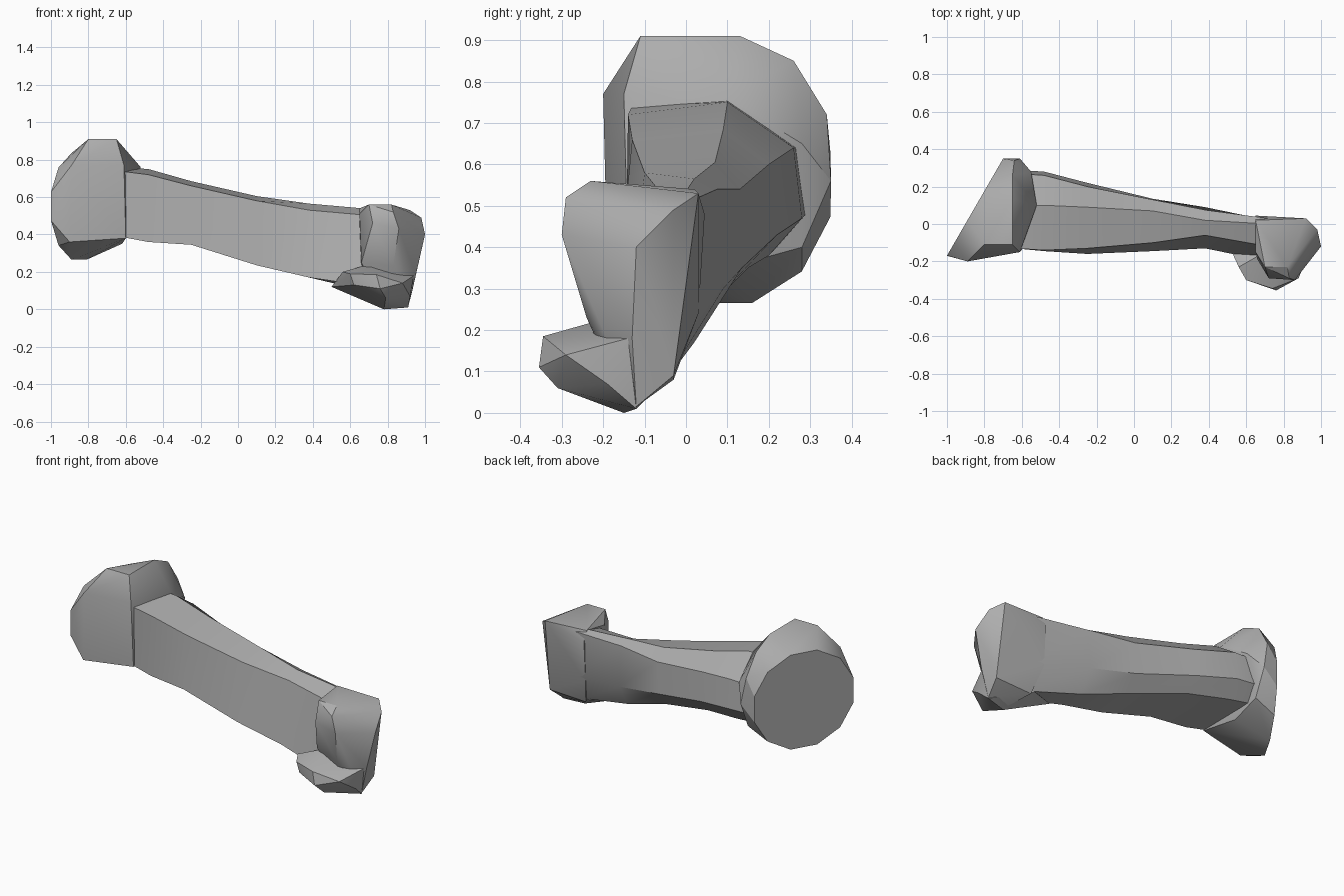
import bpy
import bmesh
from math import cos, sin, pi, radians

cube = bpy.data.objects.get("Cube")
if cube:
    bpy.data.objects.remove(cube, do_unlink=True)

# Single grey material shared by every part
GREY = (0.42, 0.42, 0.42, 1.0)
bone_grey = bpy.data.materials.new("bone_grey")
bone_grey.use_nodes = True
bone_grey.diffuse_color = GREY
for node in bone_grey.node_tree.nodes:
    if node.type == 'BSDF_PRINCIPLED':
        node.inputs["Base Color"].default_value = GREY
        node.inputs["Roughness"].default_value = 0.8


def finish(bm, name):
    """Turn a bmesh into a shaded object that keeps its sharp creases."""
    bmesh.ops.recalc_face_normals(bm, faces=bm.faces[:])
    mesh = bpy.data.meshes.new(name)
    bm.to_mesh(mesh)
    bm.free()
    mesh.materials.append(bone_grey)
    obj = bpy.data.objects.new(name, mesh)
    bpy.context.scene.collection.objects.link(obj)
    bpy.ops.object.select_all(action='DESELECT')
    obj.select_set(True)
    bpy.context.view_layer.objects.active = obj
    bpy.ops.object.shade_smooth_by_angle(angle=radians(30))


def faceted_lump(name, points):
    """Build a chunky convex form around its corner points."""
    bm = bmesh.new()
    for point in points:
        bm.verts.new(point)
    bmesh.ops.convex_hull(bm, input=bm.verts[:])
    loose = [v for v in bm.verts if not v.link_faces]
    bmesh.ops.delete(bm, geom=loose, context='VERTS')
    bmesh.ops.dissolve_limit(bm, angle_limit=radians(2),
                             verts=bm.verts[:], edges=bm.edges[:])
    finish(bm, name)


def loft(name, sections):
    """Skin a run of cross-sections, each an x position and (y, z) corners."""
    bm = bmesh.new()
    rings = [[bm.verts.new((x, y, z)) for y, z in ring] for x, ring in sections]
    for near, far in zip(rings, rings[1:]):
        for i in range(len(near)):
            j = (i + 1) % len(near)
            bm.faces.new((near[i], near[j], far[j], far[i]))
    bm.faces.new(rings[0])
    bm.faces.new(rings[-1])
    finish(bm, name)


def tilted_disc(centre, half_x, half_y, half_z, sides):
    """Corner points of an upright disc turned towards the back."""
    cx, cy, cz = centre
    angles = [2 * pi * (i + 0.5) / sides for i in range(sides)]
    return [(cx + half_x * cos(a), cy + half_y * cos(a), cz + half_z * sin(a))
            for a in angles]


# Large head: flat disc face, bevelled top and the collar where the shaft starts
disc_face = tilted_disc((-0.85, 0.09, 0.55), 0.155, 0.268, 0.295, 12)
head_front = [(-0.89, -0.2, 0.77), (-0.9, -0.19, 0.36), (-1.0, -0.17, 0.6),
              (-0.61, -0.15, 0.77), (-0.6, -0.14, 0.38)]
head_top = [(-0.8, -0.11, 0.91), (-0.65, -0.11, 0.91), (-0.65, 0.13, 0.91),
            (-0.65, 0.26, 0.85), (-0.64, 0.34, 0.72)]
head_collar = [(-0.52, 0.1, 0.76), (-0.55, 0.28, 0.65), (-0.61, 0.35, 0.56),
               (-0.61, 0.28, 0.4), (-0.62, 0.1, 0.35)]
faceted_lump("large_head", disc_face + head_front + head_top + head_collar)

# Shaft: six-sided, tapering and sloping down to the small end
loft("shaft", [
    (-0.64, [(-0.13, 0.39), (-0.13, 0.74), (0.1, 0.76), (0.27, 0.64),
             (0.29, 0.48), (0.22, 0.4)]),
    (-0.48, [(-0.145, 0.36), (-0.14, 0.72), (0.1, 0.75), (0.26, 0.64),
             (0.28, 0.47), (0.2, 0.38)]),
    (-0.25, [(-0.16, 0.345), (-0.13, 0.66), (0.09, 0.685), (0.2, 0.6),
             (0.22, 0.43), (0.15, 0.35)]),
    (0.1, [(-0.145, 0.235), (-0.1, 0.58), (0.07, 0.605), (0.13, 0.54),
           (0.135, 0.35), (0.06, 0.26)]),
    (0.38, [(-0.13, 0.17), (-0.06, 0.53), (0.02, 0.565), (0.075, 0.54),
            (0.09, 0.3), (0.02, 0.17)]),
    (0.72, [(-0.2, 0.12), (-0.12, 0.5), (0.0, 0.535), (0.03, 0.52),
            (0.02, 0.25), (-0.04, 0.09)]),
])

# Small end, upper condyle: upright block running down to the base
upper_front = [(0.65, -0.15, 0.51), (0.7, -0.23, 0.56), (0.82, -0.23, 0.56),
               (0.72, -0.29, 0.46), (0.86, -0.3, 0.43), (0.83, -0.29, 0.52),
               (0.83, -0.24, 0.23), (0.66, -0.19, 0.25)]
upper_back = [(0.65, 0.02, 0.54), (0.92, 0.03, 0.53), (0.98, -0.03, 0.49),
              (1.0, -0.12, 0.4), (0.95, -0.13, 0.18), (0.93, -0.03, 0.09),
              (0.65, 0.045, 0.48), (0.65, 0.03, 0.24), (0.69, -0.03, 0.08),
              (0.91, -0.12, 0.015), (0.78, -0.14, 0.01)]
faceted_lump("upper_condyle", upper_front + upper_back)

# Small end, lower condyle: knob pushed forwards under the block
lower_front = [(0.56, -0.23, 0.2), (0.6, -0.3, 0.19), (0.62, -0.3, 0.13),
               (0.74, -0.345, 0.185), (0.76, -0.355, 0.11), (0.88, -0.29, 0.14),
               (0.79, -0.31, 0.06), (0.54, -0.15, 0.15)]
lower_back = [(0.78, -0.15, 0.0), (0.91, -0.12, 0.01), (0.92, -0.19, 0.07),
              (0.94, -0.14, 0.18), (0.7, -0.15, 0.24), (0.66, -0.03, 0.1),
              (0.5, -0.1, 0.12)]
faceted_lump("lower_condyle", lower_front + lower_back)
